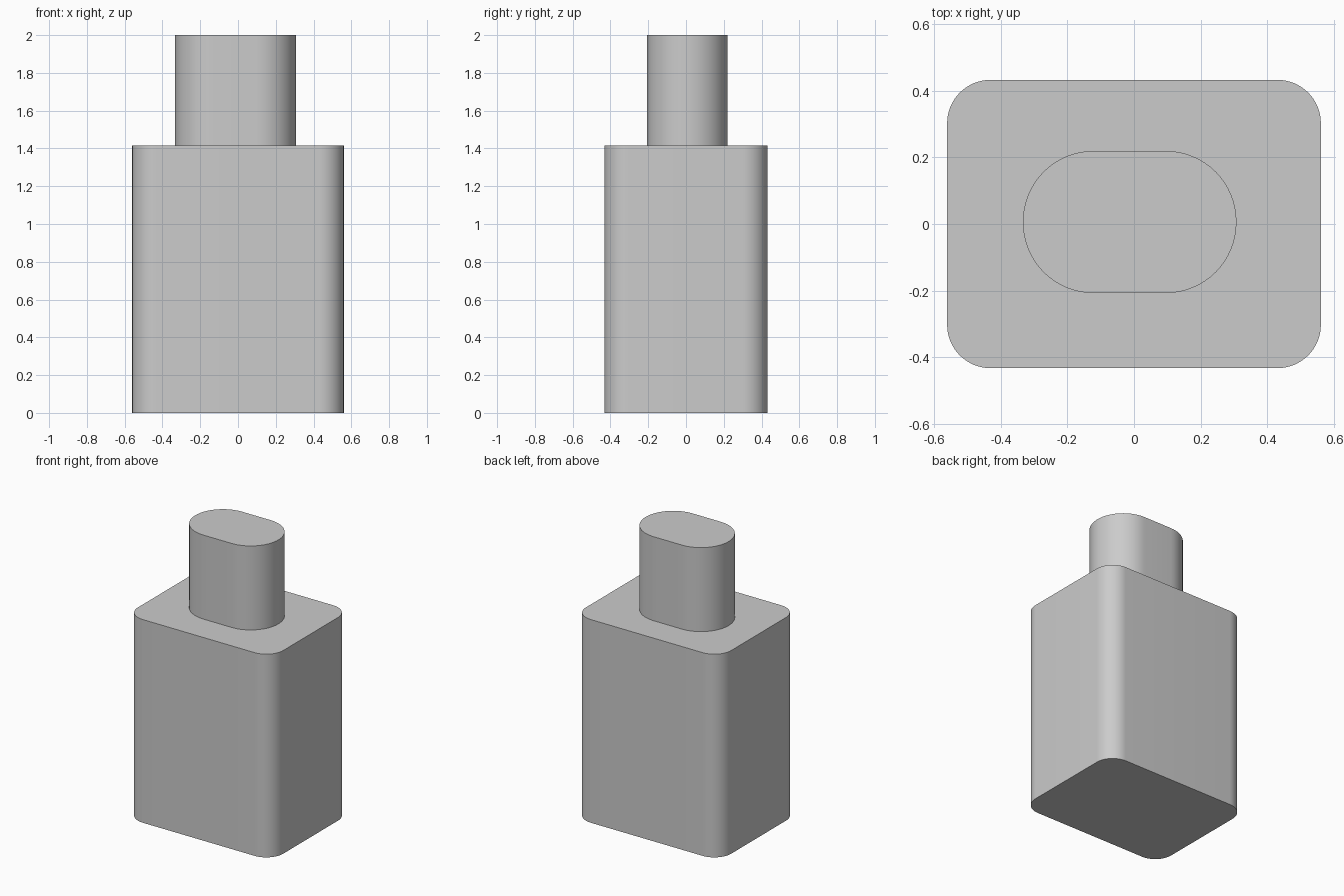
import bpy, bmesh
from math import sin, cos, pi, radians

cube = bpy.data.objects.get("Cube")
if cube:
    bpy.data.objects.remove(cube, do_unlink=True)

grey = bpy.data.materials.new("plain grey")
grey.use_nodes = True
colour = (0.6, 0.6, 0.6, 1)
grey.diffuse_color = colour
grey.node_tree.nodes["Principled BSDF"].inputs["Base Color"].default_value = colour


def rounded_block(name, centre, half, radius, bottom, top, segments=16):
    """Extrude a rounded rectangle from bottom to top."""
    bm = bmesh.new()
    ring = []
    for quarter, (sx, sy) in enumerate([(1, 1), (-1, 1), (-1, -1), (1, -1)]):
        cx = centre[0] + sx * (half[0] - radius)
        cy = centre[1] + sy * (half[1] - radius)
        for i in range(segments + 1):
            a = (quarter + i / segments) * pi / 2
            ring.append(bm.verts.new((cx + radius * cos(a), cy + radius * sin(a), bottom)))
    base = bm.faces.new(ring)
    result = bmesh.ops.extrude_face_region(bm, geom=[base], use_keep_orig=True)
    lifted = [v for v in result["geom"] if isinstance(v, bmesh.types.BMVert)]
    bmesh.ops.translate(bm, verts=lifted, vec=(0, 0, top - bottom))
    bmesh.ops.remove_doubles(bm, verts=bm.verts, dist=0.0001)
    bmesh.ops.recalc_face_normals(bm, faces=bm.faces)
    mesh = bpy.data.meshes.new(name)
    bm.to_mesh(mesh)
    bm.free()
    mesh.materials.append(grey)
    obj = bpy.data.objects.new(name, mesh)
    bpy.context.collection.objects.link(obj)
    bpy.ops.object.select_all(action="DESELECT")
    obj.select_set(True)
    bpy.context.view_layer.objects.active = obj
    bpy.ops.object.shade_smooth_by_angle(angle=radians(30))
    return obj


# Bottle body with rounded upright corners
rounded_block("bottle_body", (0, 0), (0.56, 0.432), 0.13, 0, 1.415)

# Cap with fully rounded ends, slightly off centre
rounded_block("bottle_cap", (-0.013, 0.006), (0.32, 0.213), 0.212, 1.415, 2)
